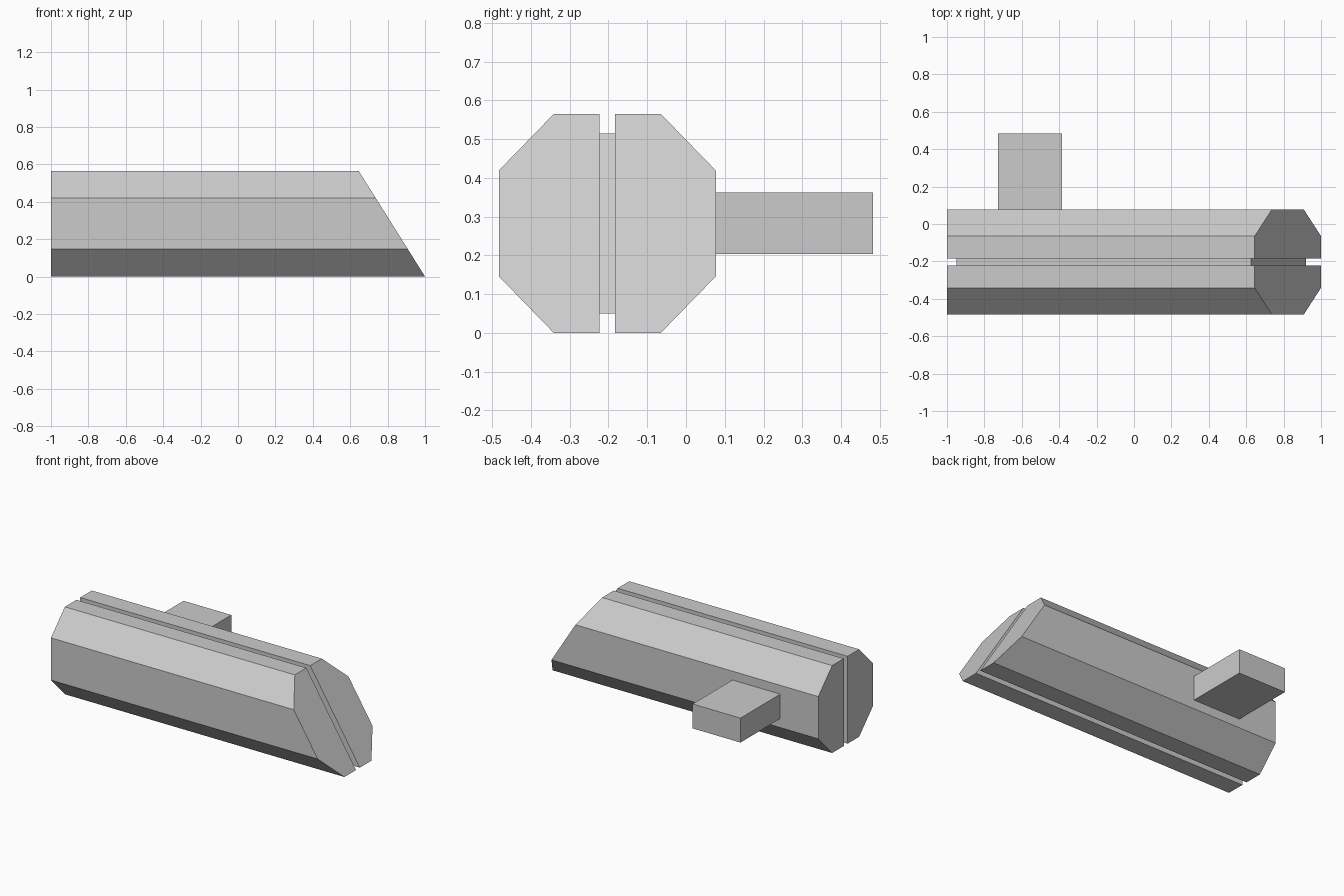
import bpy, bmesh

if "Cube" in bpy.data.objects:
    bpy.data.objects.remove(bpy.data.objects["Cube"])

MID_Y = -0.203            # centre plane of the body
HEIGHT = 0.565
SLOPE = 0.355 / HEIGHT    # lean of the slanted nose


def slanted_prism(name, profile, x_back, inset=0.0):
    """Extrude a (y, z) profile along x, ending on the slanted nose plane."""
    bm = bmesh.new()
    back = [bm.verts.new((x_back, y, z)) for y, z in profile]
    nose = [bm.verts.new((1 - inset - SLOPE * z, y, z)) for y, z in profile]
    bm.faces.new(back)
    bm.faces.new(nose[::-1])
    n = len(profile)
    for i in range(n):
        j = (i + 1) % n
        bm.faces.new((back[i], nose[i], nose[j], back[j]))
    bmesh.ops.recalc_face_normals(bm, faces=bm.faces)
    mesh = bpy.data.meshes.new(name)
    bm.to_mesh(mesh)
    bm.free()
    obj = bpy.data.objects.new(name, mesh)
    obj.location.y = MID_Y
    bpy.context.collection.objects.link(obj)
    return obj


# Octagonal body: one half, mirrored across the groove
half = [(0.0195, 0), (0.138, 0), (0.28, 0.146), (0.28, 0.419),
        (0.138, HEIGHT), (0.0195, HEIGHT)]
body = slanted_prism("body_halves", half, -1.0)
mirror = body.modifiers.new("Mirror", 'MIRROR')
mirror.use_axis = (False, True, False)
mirror.use_mirror_merge = False

# Recessed plate filling the groove between the halves
plate = [(-0.0195, 0.05), (0.0195, 0.05), (0.0195, 0.515), (-0.0195, 0.515)]
slanted_prism("groove_plate", plate, -0.95, inset=0.05)

# Side block sticking out of the back
lo, hi = (-0.728, 0.077, 0.204), (-0.386, 0.483, 0.362)
bpy.ops.mesh.primitive_cube_add(size=1, location=[(a + b) / 2 for a, b in zip(lo, hi)])
block = bpy.context.object
block.name = "side_block"
block.scale = [b - a for a, b in zip(lo, hi)]
